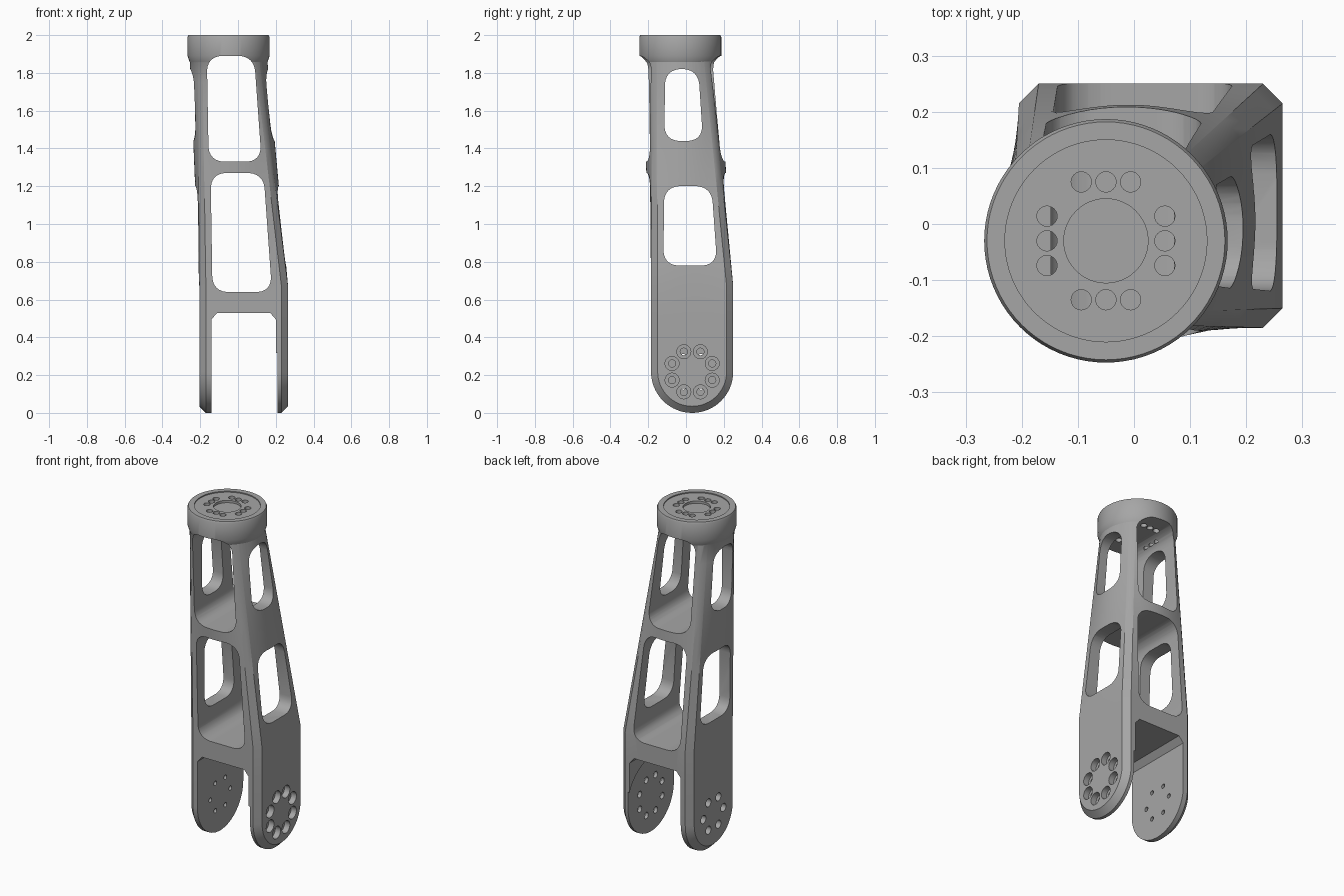
import bpy, bmesh
from math import sin, cos, pi, tau, atan2
from mathutils import Vector

cube = bpy.data.objects.get("Cube")
if cube:
    bpy.data.objects.remove(cube)

grey = bpy.data.materials.new("mid grey")
grey.use_nodes = True
grey.diffuse_color = (0.38, 0.38, 0.38, 1)
grey.node_tree.nodes["Principled BSDF"].inputs["Base Color"].default_value = grey.diffuse_color

LEFT, RIGHT, FRONT, BACK = -0.205, 0.265, -0.185, 0.25
CHAMFER = 0.035
MID_X, MID_Y = (LEFT + RIGHT) / 2, (FRONT + BACK) / 2
CAP_X, CAP_Y = -0.05, -0.03
LEG_R = (BACK - FRONT) / 2


def stack(name, rings):
    """Closed solid skinned through rings of equal point count."""
    bm = bmesh.new()
    rows = [[bm.verts.new(p) for p in ring] for ring in rings]
    n = len(rows[0])
    for a, b in zip(rows, rows[1:]):
        for i in range(n):
            j = (i + 1) % n
            bm.faces.new((a[i], a[j], b[j], b[i]))
    bm.faces.new(rows[0])
    bm.faces.new(rows[-1])
    bmesh.ops.recalc_face_normals(bm, faces=bm.faces)
    mesh = bpy.data.meshes.new(name)
    bm.to_mesh(mesh)
    bm.free()
    mesh.materials.append(grey)
    obj = bpy.data.objects.new(name, mesh)
    bpy.context.collection.objects.link(obj)
    return obj


def place(axis, u, v, w):
    """Profile point (u, v) at distance w along the axis."""
    return {"X": (w, u, v), "Y": (u, w, v), "Z": (u, v, w)}[axis]


def prism(name, axis, pts, start, end):
    return stack(name, [[place(axis, u, v, w) for u, v in pts] for w in (start, end)])


def circle(u, v, r, n=24):
    return [(u + r * cos(tau * i / n), v + r * sin(tau * i / n)) for i in range(n)]


def rounded(corners, r, steps=6):
    """Polygon with curved corners."""
    out = []
    pts = [Vector(c) for c in corners]
    for i, p in enumerate(pts):
        a = p + (pts[i - 1] - p).normalized() * r
        b = p + (pts[(i + 1) % len(pts)] - p).normalized() * r
        for k in range(steps + 1):
            t = k / steps
            out.append(tuple(a * (1 - t) ** 2 + p * 2 * t * (1 - t) * 0.82
                             + (a + b) * 0.18 * t * (1 - t) + b * t * t))
    return out


def combine(target, tool, operation="DIFFERENCE"):
    mod = target.modifiers.new("shape", "BOOLEAN")
    mod.operation, mod.object, mod.solver = operation, tool, "EXACT"
    bpy.context.view_layer.objects.active = target
    bpy.ops.object.modifier_apply(modifier=mod.name)
    bpy.data.objects.remove(tool)


# Tapered body: chamfered square at the bottom blending to a circle at the top
half_x, half_y = (RIGHT - LEFT) / 2, LEG_R
corner_angles = [atan2(sy * y, sx * x) % tau
                 for x, y in ((half_x, half_y - CHAMFER), (half_x - CHAMFER, half_y))
                 for sx in (1, -1) for sy in (1, -1)]
angles = sorted(corner_angles + [tau * (i + 0.5) / 72 for i in range(72)])


def section(z):
    t = min(1, max(0, (z - 0.67) / (1.87 - 0.67)))
    ring = []
    for a in angles:
        c, s = cos(a), sin(a)
        reach = 1 / max(abs(c) / half_x, abs(s) / half_y,
                        (abs(c) + abs(s)) / (half_x + half_y - CHAMFER))
        square = Vector((MID_X + c * reach, MID_Y + s * reach, z))
        disc = Vector((CAP_X + 0.205 * c, CAP_Y + 0.205 * s, z))
        ring.append(square.lerp(disc, t))
    return ring


levels = [0.45] + [0.67 + 0.12 * i for i in range(11)] + [1.93]
link = stack("arm_link", [section(z) for z in levels])


# Rounded lower block that becomes the two fork legs
def leg_outline(x, inset):
    r = LEG_R - inset
    arc = [(MID_Y + r * cos(a), LEG_R + r * sin(a))
           for a in (pi + pi * i / 32 for i in range(33))]
    return [(x, y, z) for y, z in arc + [(MID_Y + r, 0.48), (MID_Y - r, 0.48)]]


legs = stack("fork_legs", [leg_outline(LEFT, CHAMFER), leg_outline(LEFT + CHAMFER, 0),
                           leg_outline(RIGHT - CHAMFER, 0), leg_outline(RIGHT, CHAMFER)])
combine(link, legs, "UNION")

# Round mounting cap with a flared underside and a shallow recessed top
cap_profile = [(0.2, 1.845), (0.207, 1.86), (0.217, 1.89), (0.217, 1.99), (0.212, 2.0),
               (0.18, 2.0), (0.18, 1.994)]
cap = stack("mounting_cap", [[(x, y, z) for x, y in circle(CAP_X, CAP_Y, r, 80)]
                             for r, z in cap_profile])
combine(link, cap, "UNION")

# Slot between the legs, and the shallow round relief inside the left leg
slot = [(-0.14, -0.1), (-0.14, 0.495), (-0.11, 0.53), (0.17, 0.53), (0.2, 0.495), (0.2, -0.1)]
combine(link, prism("fork_slot", "Y", slot, -0.5, 0.5))
combine(link, prism("leg_relief", "X", circle(MID_Y, LEG_R, 0.24, 64), 0.1, 0.21))

# Windows running front to back, then side to side
windows = [
    ("Y", [(-0.155, 1.33), (0.125, 1.33), (0.085, 1.89), (-0.165, 1.89)]),
    ("Y", [(-0.135, 0.64), (0.18, 0.64), (0.135, 1.27), (-0.145, 1.27)]),
    ("X", [(-0.115, 1.44), (0.09, 1.44), (0.065, 1.82), (-0.11, 1.82)]),
    ("X", [(-0.12, 0.78), (0.165, 0.78), (0.135, 1.2), (-0.115, 1.2)]),
]
for axis, corners in windows:
    combine(link, prism("window", axis, rounded(corners, 0.075), -0.5, 0.5))


# Bolt holes with counterbores on the outer leg faces
def bolt_circle(count, ring_r, turn, bore, head, inner, seat, outer):
    for i in range(count):
        a = tau * (i + turn) / count
        y, z = MID_Y + ring_r * cos(a), LEG_R + ring_r * sin(a)
        combine(link, prism("bolt_hole", "X", circle(y, z, bore), inner, outer))
        combine(link, prism("bolt_head", "X", circle(y, z, head), seat, outer))


bolt_circle(8, 0.115, 0.5, 0.019, 0.037, 0.15, 0.23, 0.3)
bolt_circle(6, 0.095, 0, 0.013, 0.024, -0.1, -0.17, -0.3)

# Holes around the cap: three on each side, and a shallow centre socket
for side in range(4):
    for shift in (-0.044, 0, 0.044):
        u, v = 0.105, shift
        for _ in range(side):
            u, v = -v, u
        combine(link, prism("cap_hole", "Z", circle(CAP_X + u, CAP_Y + v, 0.018), 1.86, 2.1))
combine(link, prism("cap_socket", "Z", circle(CAP_X, CAP_Y, 0.075, 48), 1.98, 2.1))

# Smooth shading with crisp edges
bpy.ops.object.select_all(action="DESELECT")
link.select_set(True)
bpy.context.view_layer.objects.active = link
bpy.ops.object.shade_smooth_by_angle(angle=0.5)
